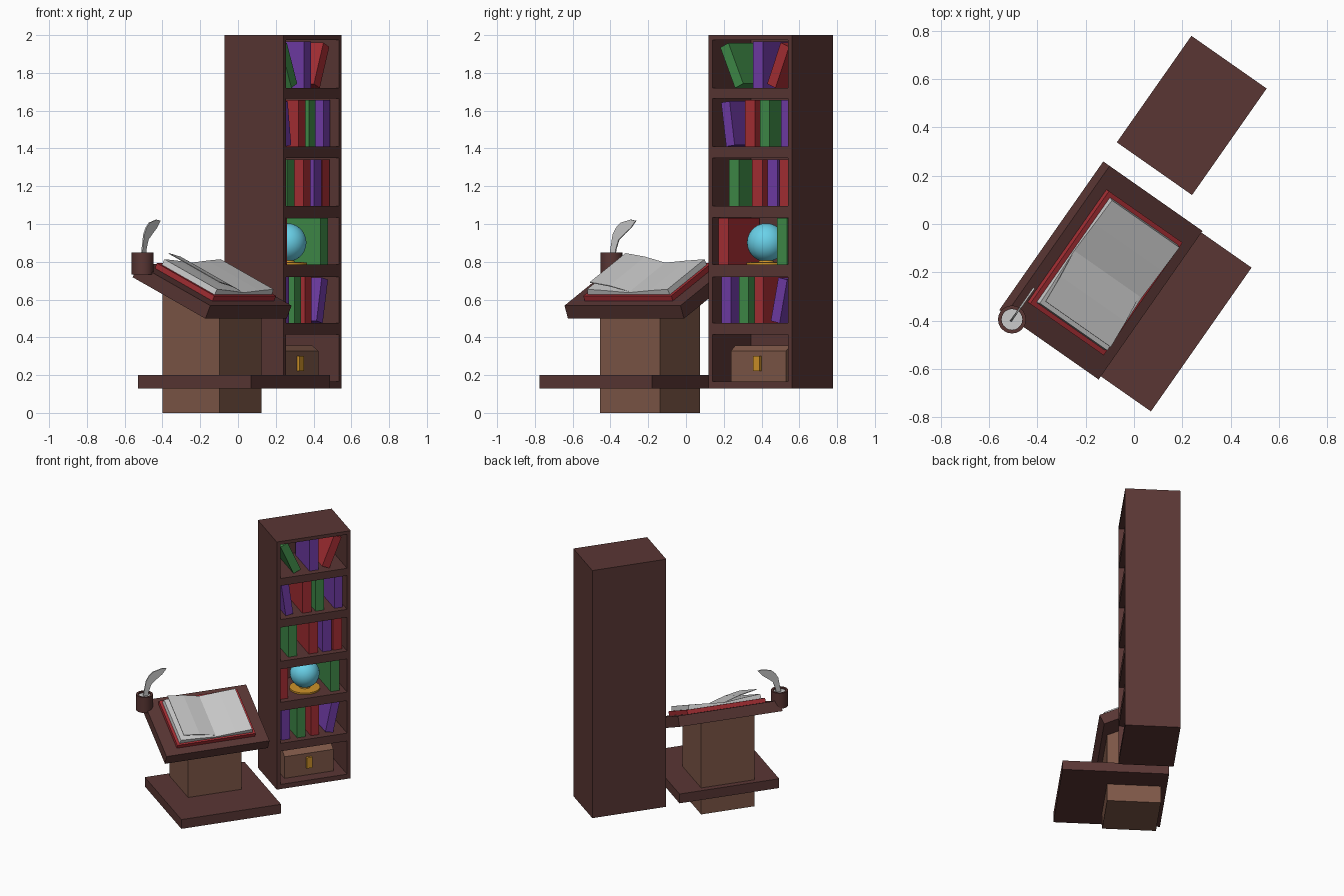
import bpy, bmesh, math
from mathutils import Matrix, Vector

if "Cube" in bpy.data.objects:
    bpy.data.objects.remove(bpy.data.objects["Cube"])

ROOT = Matrix.Rotation(math.radians(55), 4, 'Z')
I = Matrix.Identity(4)


def material(name, rgb):
    m = bpy.data.materials.new(name)
    m.diffuse_color = [(c / 255) ** 2.2 for c in rgb] + [1]
    m.use_nodes = True
    m.node_tree.nodes["Principled BSDF"].inputs["Base Color"].default_value = m.diffuse_color
    return m


WOOD = material("dark_wood", (90, 57, 55))
BROWN = material("brown_wood", (125, 88, 73))
RED = material("red", (165, 50, 55))
GREEN = material("green", (66, 138, 74))
PURPLE = material("purple", (112, 62, 165))
BLUE = material("sky_blue", (105, 208, 232))
GOLD = material("gold", (205, 145, 45))


def finish(name, bm, mat=None, M=I, smooth=False):
    bmesh.ops.recalc_face_normals(bm, faces=bm.faces)
    me = bpy.data.meshes.new(name)
    bm.to_mesh(me)
    bm.free()
    ob = bpy.data.objects.new(name, me)
    bpy.context.collection.objects.link(ob)
    ob.matrix_world = ROOT @ M
    if mat:
        me.materials.append(mat)
    if smooth:
        bpy.context.view_layer.objects.active = ob
        bpy.ops.object.select_all(action='DESELECT')
        ob.select_set(True)
        bpy.ops.object.shade_smooth_by_angle(angle=math.radians(35))
    return ob


def add_box(bm, lo, hi):
    lo, hi = Vector(lo), Vector(hi)
    size = hi - lo
    bmesh.ops.create_cube(bm, size=1, matrix=Matrix.Translation((lo + hi) / 2) @ Matrix.Diagonal((*size, 1)))


def box(name, lo, hi, mat=None, M=I):
    bm = bmesh.new()
    add_box(bm, lo, hi)
    return finish(name, bm, mat, M)


def prism(name, pts, a, b, axis, mat=None, M=I):
    """Extrude a flat outline along x or y from a to b."""
    bm = bmesh.new()
    place = (lambda p, t: (t, p[0], p[1])) if axis == 'x' else (lambda p, t: (p[0], t, p[1]))
    face = bm.faces.new([bm.verts.new(place(p, a)) for p in pts])
    ext = bmesh.ops.extrude_face_region(bm, geom=[face])
    d = (b - a, 0, 0) if axis == 'x' else (0, b - a, 0)
    bmesh.ops.translate(bm, vec=d, verts=[v for v in ext['geom'] if isinstance(v, bmesh.types.BMVert)])
    return finish(name, bm, mat, M)


def lathe(name, profile, loc, mat=None, steps=20):
    bm = bmesh.new()
    vs = [bm.verts.new((r, 0, z)) for r, z in profile]
    es = [bm.edges.new(e) for e in zip(vs, vs[1:])]
    bmesh.ops.spin(bm, geom=vs + es, cent=(0, 0, 0), axis=(0, 0, 1), angle=2 * math.pi, steps=steps)
    bmesh.ops.remove_doubles(bm, verts=bm.verts, dist=1e-4)
    return finish(name, bm, mat, Matrix.Translation(loc), True)


# bookcase: side, back, top, bottom and shelf boards
X0, X1, Y0, Y1, T = 0.236, 0.774, -0.128, 0.252, 0.026
FLOORS = [0.165, 0.475, 0.785, 1.095, 1.41, 1.72]
CEILS = [0.415, 0.72, 1.035, 1.35, 1.665, 1.975]
bm = bmesh.new()
add_box(bm, (X0, Y0, 0.13), (X0 + T, Y1, 2))
add_box(bm, (X1 - T, Y0, 0.13), (X1, Y1, 2))
add_box(bm, (X0 + T, Y1 - T, 0.13), (X1 - T, Y1, 2))
for z0, z1 in zip([0.13] + CEILS, FLOORS + [2.0]):
    add_box(bm, (X0 + T, Y0, z0), (X1 - T, Y1 - T, z1))
finish("bookcase", bm, WOOD)


# books: (shelf, left edge, width, lean in degrees, colour)
BOOKS = [
    (5, .375, .058, -24, GREEN), (5, .49, .065, 0, PURPLE), (5, .578, .058, 22, RED),
    (4, .318, .055, -8, PURPLE), (4, .439, .065, 0, RED), (4, .535, .063, 0, GREEN), (4, .672, .06, 0, PURPLE),
    (3, .336, .065, 0, GREEN), (3, .486, .065, 0, RED), (3, .585, .066, 0, PURPLE), (3, .663, .064, 0, RED),
    (2, .268, .066, 0, RED), (2, .645, .065, 0, GREEN),
    (1, .287, .063, 0, PURPLE), (1, .401, .06, 0, GREEN), (1, .5, .06, 0, RED), (1, .605, .058, 12, PURPLE),
]
for i, (s, x, w, lean, mat) in enumerate(BOOKS):
    pivot = x + w if lean > 0 else x
    off = -w if lean > 0 else 0
    M = Matrix.Translation((pivot, 0, FLOORS[s])) @ Matrix.Rotation(math.radians(lean), 4, 'Y')
    box(f"shelf_book_{i + 1}", (off, -0.083, 0), (off + w, 0.2, 0.235 if lean else 0.247), mat, M)

# globe on its stand
bm = bmesh.new()
bmesh.ops.create_uvsphere(bm, u_segments=24, v_segments=14, radius=0.102)
finish("globe", bm, BLUE, Matrix.Translation((0.497, 0.03, 0.902)), True)
lathe("globe_stand", [(0, 0), (.105, 0), (.105, .012), (.04, .014), (.035, .025), (0, .025)],
      (0.497, 0.03, 0.785), GOLD, 24)

# small chest with chamfered lid and latch
prism("chest", [(-.045, .165), (.195, .165), (.195, .325), (.155, .357), (-.005, .357), (-.045, .328)],
      .322, .678, 'x', BROWN)
box("chest_latch", (.478, -.063, .222), (.518, -.04, .302), GOLD)

# lectern foot, post and sloping top
box("lectern_foot", (-.595, -.502, .13), (.131, .23, .20), WOOD)
prism("lectern_post", [(-.181, 0), (.188, 0), (.188, .70), (-.181, .53)], -.429, -.042, 'x', BROWN)
TILT = Matrix.Translation((0, -.249, .568)) @ Matrix.Rotation(math.radians(25), 4, 'X')
box("lectern_top", (-.611, 0, -.076), (.139, .518, 0), WOOD, TILT)

# open book: cover, two page blocks and a lifted page
MID = -.232
box("open_book_cover", (-.517, .058, 0), (.052, .468, .03), RED, TILT)
for name, s in (("left_pages", -1), ("right_pages", 1)):
    pts = [(MID, .03), (MID + s * .265, .03), (MID + s * .26, .062), (MID + s * .14, .054), (MID, .042)]
    prism(name, pts, .072, .448, 'y', None, TILT)
prism("lifted_page", [(MID, .042), (MID - .12, .077), (MID - .24, .098), (MID - .241, .094), (MID - .12, .072)],
      .085, .448, 'y', None, TILT)

# inkwell with quill
WELL = (-.613, .187, .733)
lathe("inkwell", [(0, 0), (.058, 0), (.058, .117), (.043, .117), (.043, .08), (0, .08)], WELL, WOOD)
lathe("ink", [(0, .075), (.043, .075), (.043, .105), (0, .105)], WELL)
feather = [(-.005, .82), (.03, .82), (.037, .865), (.056, .917), (.098, .952), (.133, .978), (.166, 1.017),
           (.133, 1.023), (.068, 1.007), (.038, .98), (.017, .944), (.002, .865)]
prism("quill", [(x - .62, z) for x, z in feather], .183, .191, 'y')
